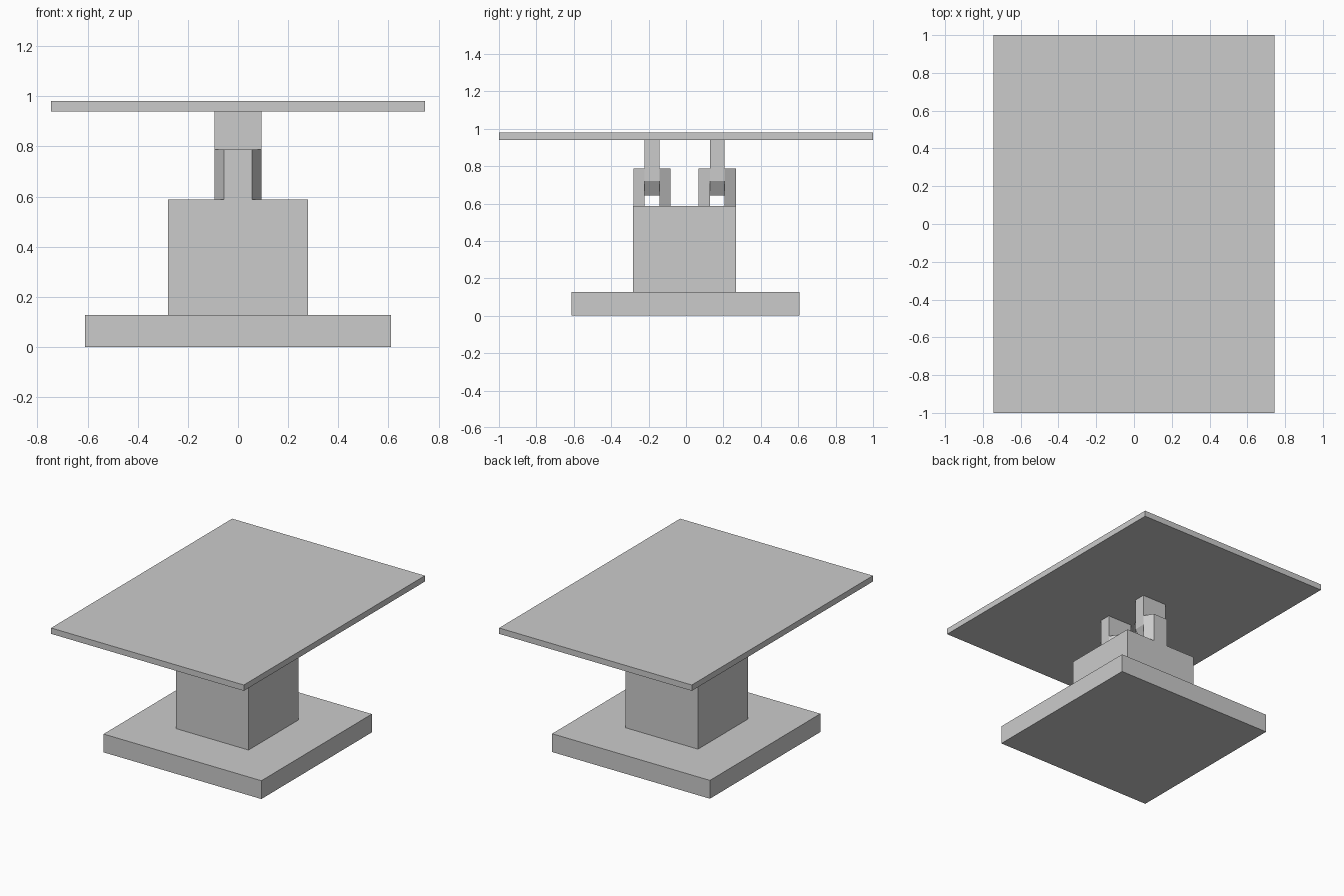
import bpy
import bmesh
from mathutils import Vector

if "Cube" in bpy.data.objects:
    bpy.data.objects.remove(bpy.data.objects["Cube"])


def prism(name, profile, sweep):
    """Extrude a closed planar profile along a sweep vector."""
    bm = bmesh.new()
    face = bm.faces.new([bm.verts.new(p) for p in profile])
    ext = bmesh.ops.extrude_face_region(bm, geom=[face], use_keep_orig=True)
    moved = [v for v in ext["geom"] if isinstance(v, bmesh.types.BMVert)]
    bmesh.ops.translate(bm, verts=moved, vec=Vector(sweep))
    bmesh.ops.recalc_face_normals(bm, faces=bm.faces)
    mesh = bpy.data.meshes.new(name)
    bm.to_mesh(mesh)
    bm.free()
    obj = bpy.data.objects.new(name, mesh)
    bpy.context.collection.objects.link(obj)
    return obj


def box(name, half_x, y0, y1, z0, z1):
    profile = [(-half_x, y0, z0), (half_x, y0, z0),
               (half_x, y1, z0), (-half_x, y1, z0)]
    return prism(name, profile, (0, 0, z1 - z0))


# Base, column and tabletop
box("base_plate", 0.61, -0.613, 0.607, 0.0, 0.128)
box("column", 0.28, -0.283, 0.267, 0.128, 0.588)
box("tabletop", 0.745, -1.0, 1.0, 0.94, 0.981)

WIDE, NARROW = 0.093, 0.055
COLUMN_TOP, FORK_TOP = 0.588, 0.788

for label, yc in (("front", -0.182), ("back", 0.166)):
    # Fork: two prongs tapering away from the tongue between them
    for side, s in (("outer_a", -1), ("outer_b", 1)):
        inner, outer = yc + s * 0.039, yc + s * 0.1
        profile = [(-WIDE, inner, COLUMN_TOP), (WIDE, inner, COLUMN_TOP),
                   (NARROW, outer, COLUMN_TOP), (-NARROW, outer, COLUMN_TOP)]
        prism(f"{label}_fork_prong_{side}", profile,
              (0, 0, FORK_TOP - COLUMN_TOP))

    # Tongue hanging from the tabletop, bevelled at its lower end
    y0 = yc - 0.039
    tongue = [(-WIDE, y0, 0.94), (-WIDE, y0, 0.72), (-0.045, y0, 0.642),
              (0.045, y0, 0.642), (WIDE, y0, 0.72), (WIDE, y0, 0.94)]
    prism(f"{label}_hinge_tongue", tongue, (0, 0.078, 0))
